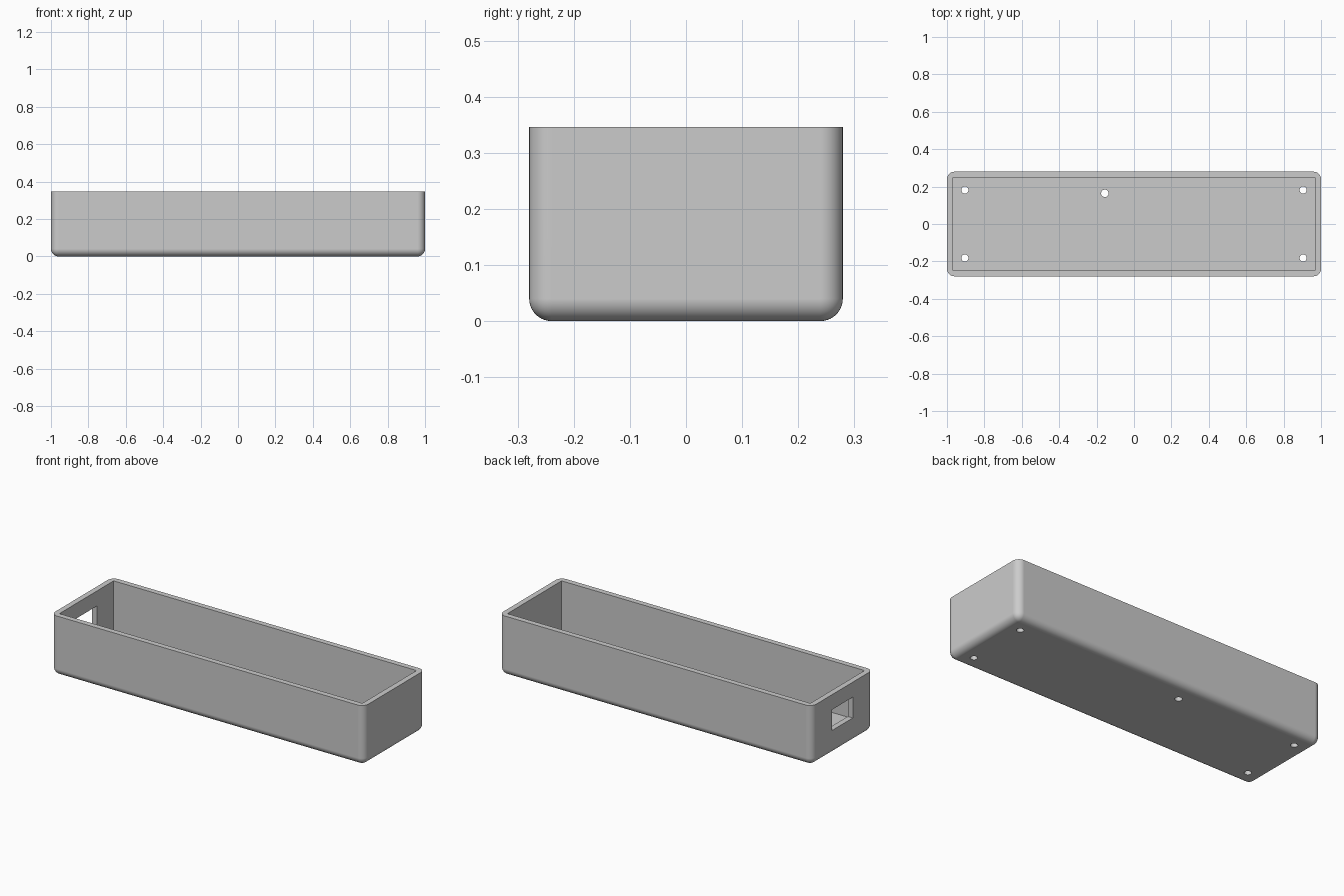
import bpy
import bmesh
from math import radians
from mathutils import Matrix, Vector

if "Cube" in bpy.data.objects:
    bpy.data.objects.remove(bpy.data.objects["Cube"], do_unlink=True)

LENGTH, WIDTH, HEIGHT = 2.0, 0.559, 0.346
WALL, FLOOR, ROUND = 0.032, 0.048, 0.04

grey = bpy.data.materials.new("grey plastic")
grey.use_nodes = True
colour = (0.6, 0.6, 0.6, 1)
grey.diffuse_color = colour
grey.node_tree.nodes["Principled BSDF"].inputs["Base Color"].default_value = colour


def add_object(name, bm):
    mesh = bpy.data.meshes.new(name)
    bm.to_mesh(mesh)
    bm.free()
    mesh.materials.append(grey)
    obj = bpy.data.objects.new(name, mesh)
    bpy.context.collection.objects.link(obj)
    return obj


def box_mesh(low, high):
    low, high = Vector(low), Vector(high)
    bm = bmesh.new()
    matrix = Matrix.Translation((low + high) / 2) @ Matrix.Diagonal((*(high - low), 1))
    bmesh.ops.create_cube(bm, size=1, matrix=matrix)
    return bm


def drill(name, x, y, radius):
    bm = bmesh.new()
    bmesh.ops.create_cone(bm, cap_ends=True, segments=32, radius1=radius, radius2=radius,
                          depth=0.2, matrix=Matrix.Translation((x, y, 0)))
    return add_object(name, bm)


# Tray body: every edge rounded except the open rim
bm = box_mesh((-LENGTH / 2, -WIDTH / 2, 0), (LENGTH / 2, WIDTH / 2, HEIGHT))
edges = [e for e in bm.edges if min(v.co.z for v in e.verts) < HEIGHT / 2]
bmesh.ops.bevel(bm, geom=edges, offset=ROUND, segments=10, profile=0.5, affect='EDGES')
tray = add_object("tray", bm)

# Cutters: square-cornered cavity, cable window, floor holes
ix, iy = LENGTH / 2 - WALL, WIDTH / 2 - WALL
cutters = [
    add_object("cavity_cutter", box_mesh((-ix, -iy, FLOOR), (ix, iy, HEIGHT + 0.1))),
    add_object("window_cutter", box_mesh((-1.1, -0.094, 0.139), (-0.9, 0.094, 0.259))),
    drill("cable_hole_cutter", -0.156, 0.164, 0.02),
]
for sx in (-1, 1):
    for sy in (-1, 1):
        cutters.append(drill("screw_hole_cutter", sx * 0.904, sy * 0.182, 0.019))

bpy.ops.object.select_all(action='DESELECT')
bpy.context.view_layer.objects.active = tray
tray.select_set(True)
for cutter in cutters:
    cutter.hide_render = True
    cut = tray.modifiers.new("cut", 'BOOLEAN')
    cut.operation = 'DIFFERENCE'
    cut.solver = 'EXACT'
    cut.object = cutter
    bpy.ops.object.modifier_apply(modifier=cut.name)
    bpy.data.objects.remove(cutter, do_unlink=True)

# Smooth rounds with flat walls and crisp rim
bpy.ops.object.shade_smooth_by_angle(angle=radians(30))
weighted = tray.modifiers.new("flat_walls", 'WEIGHTED_NORMAL')
weighted.keep_sharp = True
